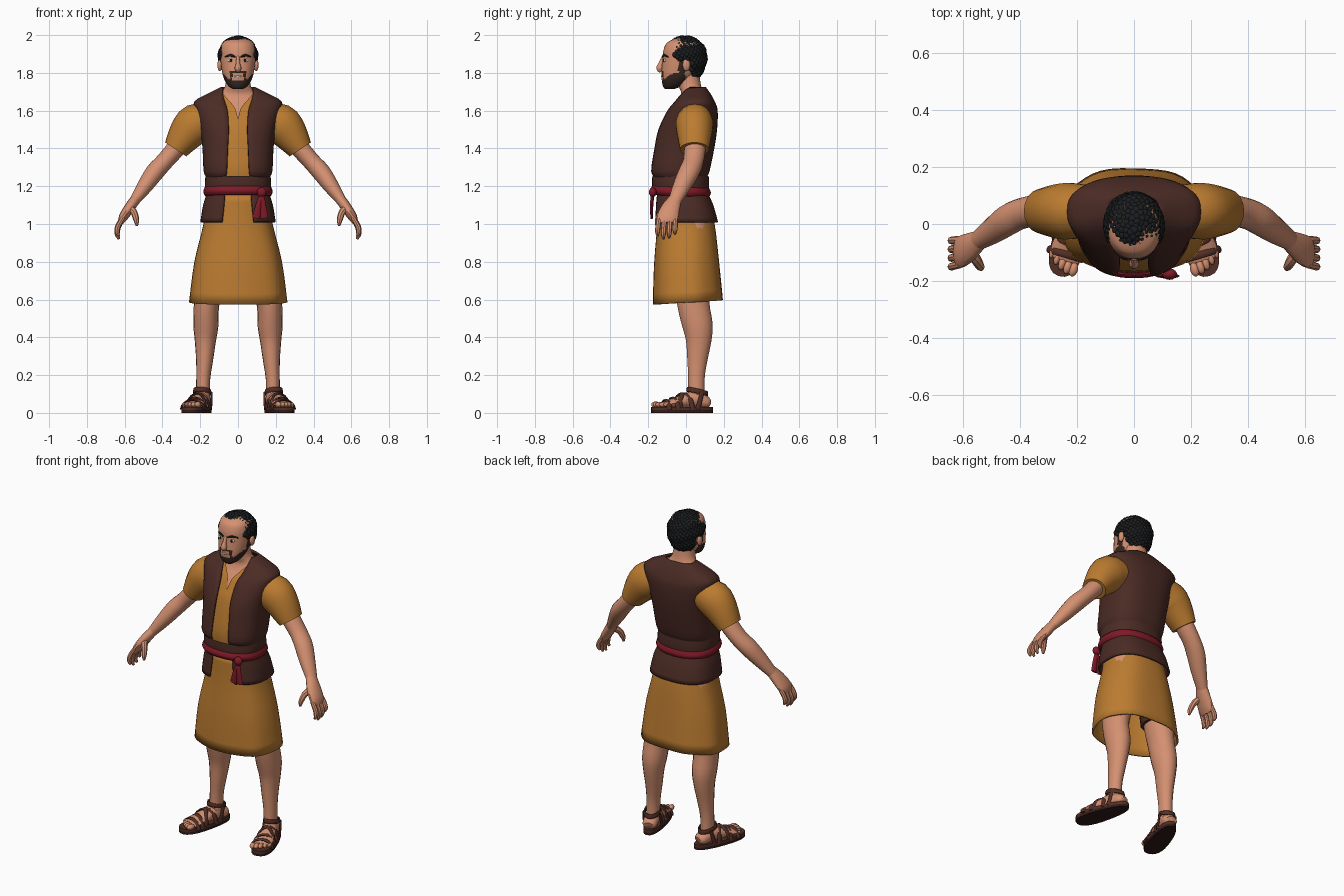
import bpy, bmesh, math
from mathutils import Matrix, Vector

cube = bpy.data.objects.get("Cube")
if cube:
    bpy.data.objects.remove(cube)


def material(name, r, g, b):
    m = bpy.data.materials.new(name)
    m.use_nodes = True
    m.diffuse_color = (r, g, b, 1)
    m.node_tree.nodes["Principled BSDF"].inputs["Base Color"].default_value = (r, g, b, 1)
    return m


SKIN = material("skin", .66, .28, .165)
CLOTH = material("ochre cloth", .5, .2, .03)
VEST = material("brown cloth", .07, .024, .018)
RED = material("red sash", .22, .01, .02)
HAIR = material("black hair", .011, .012, .013)
BEARD = material("dark beard", .035, .02, .015)
LEATHER = material("sandal leather", .085, .028, .019)
SOLE = material("dark sole", .03, .011, .009)
WHITE = material("eye white", .75, .7, .65)
FOOT = Matrix.Translation((.18, .09, 0)) @ Matrix.Rotation(math.radians(17), 4, 'Z')


def finish(name, bm, mat, mirror=False, thick=0, place=None):
    bmesh.ops.recalc_face_normals(bm, faces=bm.faces)
    me = bpy.data.meshes.new(name)
    bm.to_mesh(me)
    bm.free()
    me.materials.append(mat)
    if place:
        me.transform(place)
    me.shade_smooth()
    me.set_sharp_from_angle(angle=math.radians(42))
    ob = bpy.data.objects.new(name, me)
    bpy.context.collection.objects.link(ob)
    if mirror:
        ob.modifiers.new("mirror", 'MIRROR')
    if thick:
        ob.modifiers.new("thickness", 'SOLIDIFY').thickness = thick
    return ob


def refine(rows, k):
    """Catmull-Rom interpolation of tuples, k steps per span."""
    out = []
    for i in range(len(rows) - 1):
        quad = [rows[max(i - 1, 0)], rows[i], rows[i + 1], rows[min(i + 2, len(rows) - 1)]]
        for j in range(k):
            t = j / k
            out.append([b + t * ((c - a) + t * (2 * a - 5 * b + 4 * c - d + t * (3 * b - a - 3 * c + d))) / 2
                        for a, b, c, d in zip(*quad)])
    return out + [list(rows[-1])]


def skin_rings(rings, closed, cap):
    bm = bmesh.new()
    vs = [[bm.verts.new(p) for p in ring] for ring in rings]
    n = len(vs[0])
    for lo, hi in zip(vs, vs[1:]):
        for i in range(n if closed else n - 1):
            j = (i + 1) % n
            bm.faces.new((lo[i], lo[j], hi[j], hi[i]))
    if cap:
        bm.faces.new(vs[0])
        bm.faces.new(vs[-1])
    return bm


def power(v, p):
    return math.copysign(abs(v) ** p, v)


def shell(name, rows, mat, n=36, p=.85, k=3, cap=False, tilt=0, fold=0, **kw):
    """Upright loft; rows are (z, half width, front y, back y[, front opening])."""
    opened = len(rows[0]) == 5
    rings = []
    for row in refine(rows, k):
        z, rx, yf, yb = row[:4]
        g = max(row[4], 0) if opened else 0
        t0 = math.asin(min(g / rx, .98) ** (1 / p))
        ring = []
        for i in range(n):
            t = t0 + (math.tau - 2 * t0) * i / (n - 1 if opened else n)
            f = 1 + fold * math.cos(7 * t + .6) * (1.2 - z)
            ring.append((rx * f * power(math.sin(t), p),
                         (yf + yb) / 2 - (yb - yf) / 2 * f * power(math.cos(t), p),
                         z - tilt * math.cos(t)))
        rings.append(ring)
    return finish(name, skin_rings(rings, not opened, cap), mat, **kw)


def tube(name, pts, mat, n=14, k=3, ref=(0, 1, 0), **kw):
    """Loft along a path of (x, y, z, radius across, radius along ref)."""
    pts = refine(pts, k)
    rings = []
    for i, q in enumerate(pts):
        t = Vector(pts[min(i + 1, len(pts) - 1)][:3]) - Vector(pts[max(i - 1, 0)][:3])
        u = t.cross(Vector(ref)).normalized()
        v = u.cross(t).normalized()
        rings.append([Vector(q[:3]) + u * q[3] * math.cos(a) + v * q[4] * math.sin(a)
                      for a in (math.tau * j / n for j in range(n))])
    return finish(name, skin_rings(rings, True, True), mat, **kw)


def ball(name, centre, radii, mat, **kw):
    bm = bmesh.new()
    bmesh.ops.create_uvsphere(bm, u_segments=14, v_segments=9, radius=1,
                              matrix=Matrix.Translation(centre) @ Matrix.Diagonal((*radii, 1)))
    return finish(name, bm, mat, **kw)


# Clothing: skirt, tunic, vest
shell("skirt", [(.585, .26, -.174, .197), (.8, .232, -.168, .175), (1, .183, -.153, .15),
                (1.17, .155, -.148, .105)], CLOTH, n=48, tilt=.012, fold=.02, thick=.01)
shell("tunic", [(1.16, .15, -.15, .1, 0), (1.28, .165, -.168, .108, 0), (1.4, .172, -.152, .134, 0),
                (1.5, .183, -.13, .148, 0), (1.55, .19, -.108, .15, 0), (1.61, .2, -.08, .15, .014),
                (1.65, .19, -.05, .13, .045), (1.69, .13, -.025, .11, .08)], CLOTH)
shell("vest", [(1.01, .2, -.17, .17, .085), (1.1, .185, -.165, .145, .075), (1.17, .165, -.16, .115, .07),
               (1.24, .167, -.168, .11, .065), (1.28, .182, -.188, .125, .06), (1.4, .188, -.17, .15, .055),
               (1.5, .2, -.148, .165, .05), (1.6, .225, -.1, .168, .055), (1.65, .23, -.06, .152, .07),
               (1.69, .16, -.03, .13, .08), (1.725, .09, 0, .105, .08)], VEST, n=44, p=.78, thick=.012)
tube("sleeves", [(.14, .05, 1.55, .085, .085), (.22, .045, 1.53, .108, .1), (.275, .045, 1.475, .095, .093),
                 (.33, .045, 1.395, .067, .077)], CLOTH, n=18, mirror=True)
tube("undergarment", [(.09, .03, 1, .085, .09), (.14, .035, .7, .088, .1)], VEST, mirror=True)

# Belt, sash, knot and tails
shell("belt", [(1.165, .172, -.174, .12), (1.21, .176, -.18, .123), (1.255, .172, -.178, .12)], VEST)
shell("red_sash", [(1.148, .174, -.176, .122), (1.17, .184, -.19, .132), (1.195, .176, -.18, .123)],
      RED, tilt=-.006, thick=.008)
ball("sash_knot", (.125, -.176, 1.168), (.026, .02, .026), RED)
for x in (.095, .14):
    tube("sash_tail", [(.125, -.176, 1.16, .012, .009), ((x + .125) / 2, -.182, 1.1, .016, .009),
                       (x, -.182, 1.03, .021, .006)], RED, n=8)

# Neck, chest and head
shell("neck_and_chest", [(1.45, .15, -.125, .12), (1.56, .17, -.095, .135), (1.61, .18, -.068, .13),
                         (1.65, .15, -.04, .11), (1.69, .1, -.025, .095), (1.73, .068, -.038, .08),
                         (1.8, .06, -.05, .07)], SKIN, p=.95, cap=True)
head = shell("head", [(1.715, .028, -.112, -.06), (1.73, .05, -.122, -.025), (1.76, .07, -.128, .02),
                      (1.8, .083, -.13, .055), (1.87, .093, -.124, .085), (1.92, .093, -.119, .088),
                      (1.96, .08, -.1, .075), (1.985, .04, -.05, .03)],
             SKIN, n=60, p=.92, k=6, cap=True)
head.data.materials.append(BEARD)
for f in head.data.polygons:
    c = f.center
    x = abs(c.x)
    jaw = c.y < .0 and c.z < 1.762 + max(0, x - .045)
    sideburn = -.04 < c.y < -.005 and c.z < 1.87 and x > .05
    goatee = c.y < -.07 and x < .043 and c.z < 1.808 and (x > .03 or c.z > 1.796)
    f.material_index = int(jaw or sideburn or goatee)
ball("ears", (.096, .002, 1.842), (.013, .02, .033), SKIN, mirror=True)
tube("nose", [(0, -.118, 1.885, .009, .01), (0, -.132, 1.85, .011, .014), (0, -.14, 1.823, .018, .018),
              (0, -.13, 1.808, .01, .01)], SKIN, n=10)
ball("eyes", (.038, -.111, 1.866), (.017, .008, .009), WHITE, mirror=True)
ball("irises", (.037, -.118, 1.866), (.007, .004, .008), HAIR, mirror=True)
tube("eyebrows", [(.014, -.124, 1.884, .004, .005), (.04, -.117, 1.893, .007, .006),
                  (.068, -.092, 1.885, .003, .005)], HAIR, n=8, mirror=True)
ball("smile", (0, -.128, 1.782), (.023, .005, .005), WHITE)

# Curly hair spread evenly over the scalp
bm = bmesh.new()
COUNT = 460
for i in range(COUNT):
    h = 1 - 2 * (i + .5) / COUNT
    a = i * math.pi * (3 - math.sqrt(5))
    r = math.sqrt(1 - h * h)
    x, y = .092 * r * math.cos(a), -.005 + .103 * r * math.sin(a)
    z = 1.885 + h * (.097 if h > 0 else .125)
    hairline = 1.79 if y > .03 else 1.87 if y > -.055 else 1.93
    if z > hairline:
        bmesh.ops.create_icosphere(bm, subdivisions=2, radius=.015 + .004 * math.sin(i * 7) ** 2,
                                   matrix=Matrix.Translation((x, y, z)))
finish("curly_hair", bm, HAIR)

# Arms and hands
tube("arms", [(.26, .05, 1.49, .05, .055), (.325, .048, 1.405, .05, .057), (.39, .038, 1.33, .047, .054),
              (.44, .015, 1.275, .049, .055), (.49, -.02, 1.205, .042, .048),
              (.55, -.06, 1.12, .027, .034)], SKIN, n=18, mirror=True)
tube("palms", [(.54, -.055, 1.135, .027, .034), (.575, -.08, 1.085, .028, .05),
               (.608, -.098, 1.035, .024, .056), (.622, -.1, 1.005, .014, .048)], SKIN, mirror=True)
for i, length in enumerate((.09, .105, .1, .08)):
    y = -.142 + i * .029
    tube("fingers", [(.608, y, 1.035, .013, .013), (.634, y * 1.04, 1.03 - length * .45, .014, .014),
                     (.64, y * 1.06, 1.03 - length * .8, .013, .013),
                     (.63, y * 1.06, 1.03 - length * 1.05, .006, .006)], SKIN, n=8, mirror=True)
tube("thumbs", [(.575, -.09, 1.09, .02, .022), (.55, -.13, 1.06, .018, .018),
                (.538, -.15, 1.02, .015, .015), (.535, -.155, .99, .006, .007)], SKIN, n=8, mirror=True)

# Legs
tube("legs", [(.1, .03, 1, .08, .09), (.15, .035, .7, .078, .093), (.167, .04, .57, .067, .086),
              (.17, .062, .46, .066, .081), (.173, .067, .38, .056, .068), (.177, .06, .28, .045, .054),
              (.184, .055, .18, .037, .044), (.186, .055, .06, .037, .045)], SKIN, n=18, mirror=True)

# Feet and sandals, shaped straight and then turned outward
on_foot = dict(mirror=True, place=FOOT)
tube("feet", [(0, .035, .05, .028, .02), (0, .015, .055, .042, .035), (0, -.05, .07, .042, .045),
              (0, -.12, .06, .047, .034), (0, -.18, .05, .056, .022), (0, -.225, .042, .054, .013)],
     SKIN, ref=(0, 0, 1), **on_foot)
for i in range(5):
    ball("toes", (-.042 + i * .022, -.248 + i * i * .0025, .044), (.016 - i * .0015, .026, .016 - i * .001),
         SKIN, **on_foot)


def sole(name, z0, z1, mat):
    rings = []
    for z in (z0, z1):
        ring = []
        for i in range(28):
            t = math.tau * i / 28
            y = -.115 - .17 * power(math.cos(t), .85)
            ring.append((power(math.sin(t), .8) * (.052 - .06 * y), y, z))
        rings.append(ring)
    finish(name, skin_rings(rings, True, True), mat, **on_foot)


sole("sandal_soles", 0, .015, SOLE)
sole("sandal_footbeds", .015, .032, LEATHER)
for y, slant, w, h in ((-.205, 0, .063, .05), (-.165, .01, .06, .062), (-.11, .035, .054, .085),
                       (-.11, -.035, .054, .085)):
    tube("sandal_straps", [(w * math.cos(a), y + slant * math.cos(a), .018 + h * math.sin(a), .006, .013)
                           for a in (math.pi * j / 8 for j in range(9))],
         LEATHER, n=8, k=2, **on_foot)
shell("ankle_straps", [(.1, .045, -.088, .026), (.112, .048, -.09, .027), (.126, .045, -.086, .024)],
      LEATHER, n=24, p=1, tilt=-.012, thick=.008, **on_foot)
for side in (-1, 1):
    tube("heel_straps", [(side * .047, -.02, .11, .005, .012), (side * .05, -.03, .07, .005, .012),
                         (side * .052, -.045, .02, .005, .014)], LEATHER, n=8, **on_foot)
